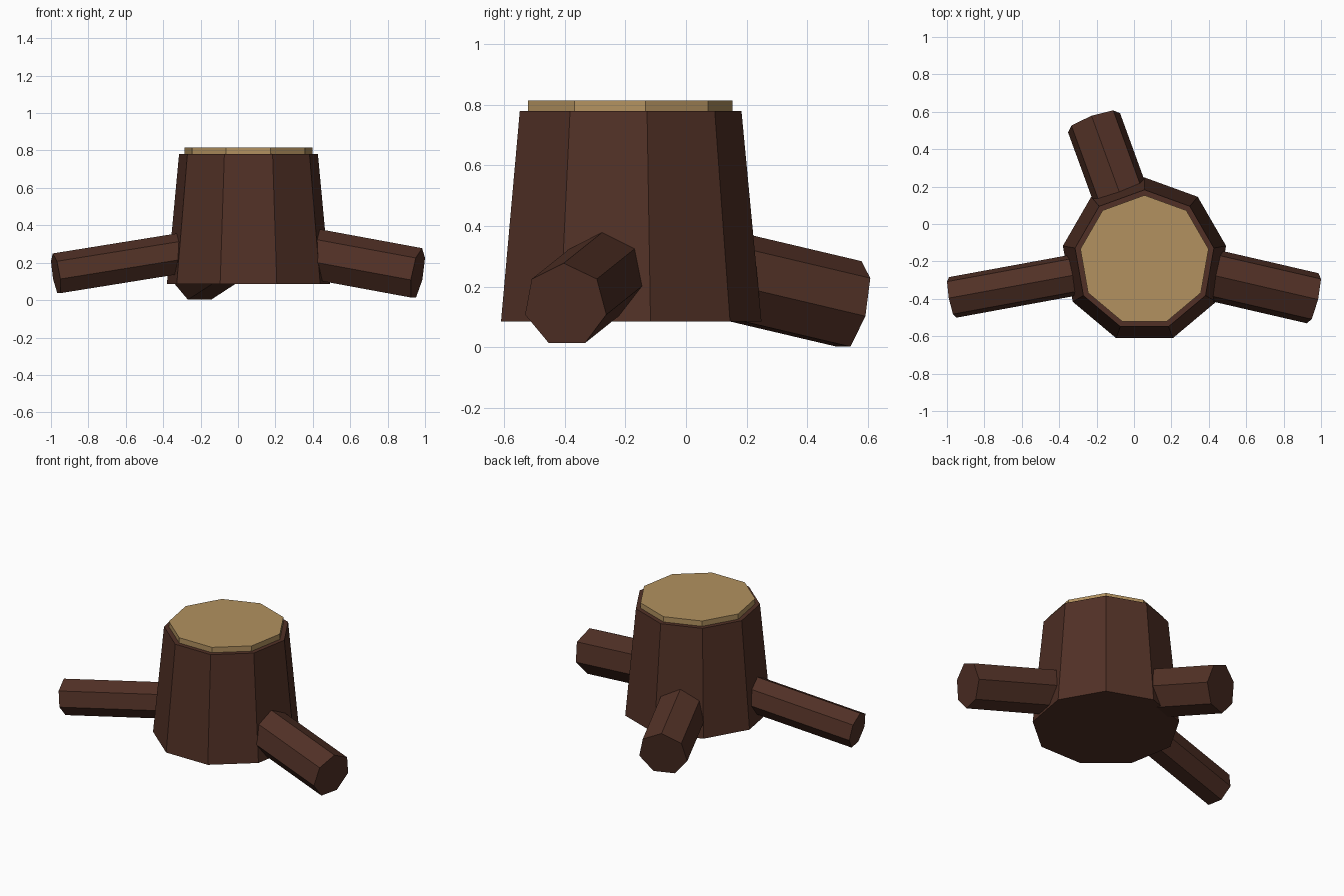
import bpy
from math import radians, sin, cos, pi
from mathutils import Vector, Matrix

cube = bpy.data.objects.get("Cube")
if cube:
    bpy.data.objects.remove(cube, do_unlink=True)


def make_material(name, rgb):
    mat = bpy.data.materials.new(name)
    mat.use_nodes = True
    colour = (*rgb, 1.0)
    mat.diffuse_color = colour
    mat.node_tree.nodes["Principled BSDF"].inputs["Base Color"].default_value = colour
    return mat


bark = make_material("dark_bark", (0.082, 0.030, 0.019))
wood = make_material("cut_wood", (0.445, 0.285, 0.115))


def prism(name, sides, r_start, r_end, length, matrix, mat):
    """Flat-shaded prism along local z, with one corner on local +y."""
    verts = []
    for radius, z in ((r_start, 0.0), (r_end, length)):
        for i in range(sides):
            a = pi / 2 + 2 * pi * i / sides
            verts.append((radius * cos(a), radius * sin(a), z))
    faces = [tuple(reversed(range(sides))), tuple(range(sides, 2 * sides))]
    for i in range(sides):
        j = (i + 1) % sides
        faces.append((i, j, sides + j, sides + i))
    mesh = bpy.data.meshes.new(name)
    mesh.from_pydata(verts, [], faces)
    mesh.materials.append(mat)
    obj = bpy.data.objects.new(name, mesh)
    obj.matrix_world = matrix
    bpy.context.collection.objects.link(obj)
    return obj


# Tapered trunk and the pale cut surface on top
centre = Vector((0.056, -0.194, 0.0))
prism("trunk", 9, 0.443, 0.377, 0.695,
      Matrix.Translation(centre + Vector((0, 0, 0.085))), bark)
prism("cut_top", 9, 0.348, 0.348, 0.055,
      Matrix.Translation(centre + Vector((0, 0, 0.76))), wood)


# Roots slope down and outward from inside the trunk, ridge corner on top
def root(name, tip, radius, heading, slope, length=0.75):
    a, t = radians(heading), radians(slope)
    out = Vector((cos(t) * cos(a), cos(t) * sin(a), -sin(t)))
    up = Vector((sin(t) * cos(a), sin(t) * sin(a), cos(t)))
    side = up.cross(out)
    turn = Matrix((side, up, out)).transposed().to_4x4()
    start = Vector(tip) - out * length
    prism(name, 7, radius, radius, length, Matrix.Translation(start) @ turn, bark)


root("left_root", (0.96, -0.398, 0.139), 0.141, -13, 10.2)
root("right_root", (-0.973, -0.393, 0.138), 0.113, 190.4, 9)
root("back_root", (-0.216, 0.548, 0.136), 0.152, 110, 12.5)
